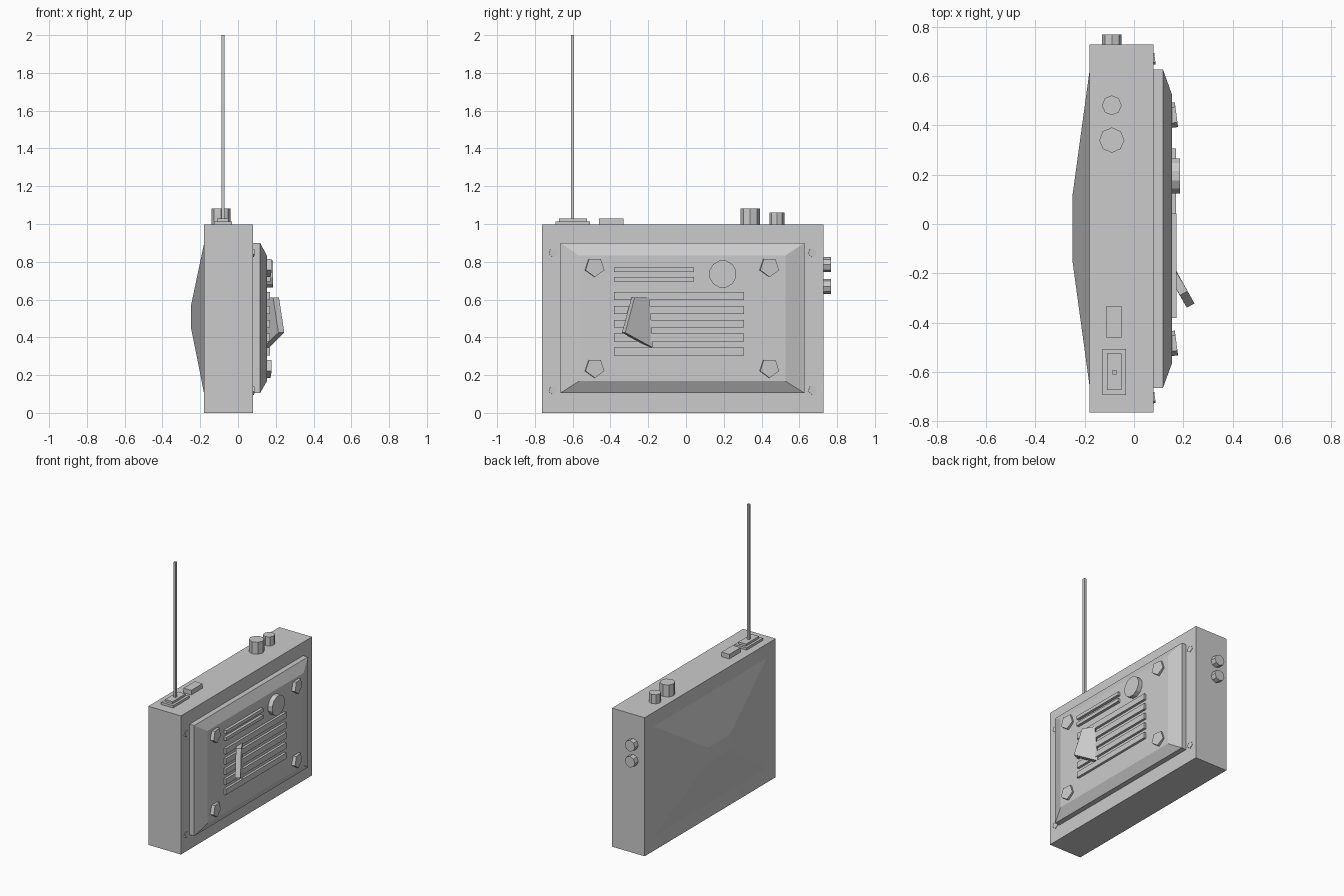
import bpy, bmesh, math
from mathutils import Matrix, Vector

if "Cube" in bpy.data.objects:
    bpy.data.objects.remove(bpy.data.objects["Cube"])


def finish(name, bm):
    bmesh.ops.recalc_face_normals(bm, faces=bm.faces)
    me = bpy.data.meshes.new(name)
    bm.to_mesh(me)
    bm.free()
    ob = bpy.data.objects.new(name, me)
    bpy.context.collection.objects.link(ob)
    return ob


def loft(name, rings):
    """Join rings of points with quads and cap both ends."""
    bm = bmesh.new()
    vs = [[bm.verts.new(p) for p in r] for r in rings]
    n = len(rings[0])
    for a, b in zip(vs, vs[1:]):
        for i in range(n):
            j = (i + 1) % n
            bm.faces.new((a[i], a[j], b[j], b[i]))
    bm.faces.new(vs[0])
    bm.faces.new(vs[-1])
    return finish(name, bm)


def rect(x, y0, y1, z0, z1):
    return [(x, y0, z0), (x, y1, z0), (x, y1, z1), (x, y0, z1)]


def box(name, x0, x1, y0, y1, z0, z1):
    return loft(name, [rect(x0, y0, y1, z0, z1), rect(x1, y0, y1, z0, z1)])


def prism(name, start, end, radius, sides, ref, phase=0):
    """Regular prism from start to end; ref is the direction of the first corner."""
    a, b = Vector(start), Vector(end)
    axis = (b - a).normalized()
    u = Vector(ref)
    u = (u - axis * u.dot(axis)).normalized()
    w = axis.cross(u)
    angles = [phase + 2 * math.pi * i / sides for i in range(sides)]
    offs = [(u * math.cos(t) + w * math.sin(t)) * radius for t in angles]
    return loft(name, [[a + o for o in offs], [b + o for o in offs]])


# case, bulging back and bevelled front panel
box("case", -0.18, 0.08, -0.763, 0.727, 0, 0.997)
loft("back_bulge", [rect(-0.179, -0.665, 0.63, 0.1, 0.9),
                    rect(-0.25, -0.145, 0.11, 0.457, 0.563)])
loft("front_panel", [rect(0.07, -0.665, 0.627, 0.105, 0.9),
                     rect(0.117, -0.665, 0.627, 0.105, 0.9),
                     rect(0.153, -0.567, 0.527, 0.168, 0.833)])

# slightly tilted pentagonal bolts on panel and case corners
tilt = Vector((math.cos(0.13), math.sin(0.13), 0))
for y in (-0.482, 0.443):
    for z in (0.238, 0.772):
        c = Vector((0.172, y, z))
        prism("panel_bolt", c - tilt * 0.03, c, 0.053, 5, (0, 0, -1))
for y in (-0.703, 0.67):
    for z in (0.12, 0.848):
        c = Vector((0.085, y, z))
        prism("corner_screw", c - tilt * 0.02, c, 0.024, 5, (0, 0, -1))

# tuning dial and speaker bars
prism("dial", (0.14, 0.195, 0.735), (0.186, 0.195, 0.735), 0.073, 12, (0, 0, 1), math.pi / 12)
for z in (0.757, 0.708):
    box("scale_strip", 0.14, 0.173, -0.38, 0.042, z - 0.012, z + 0.012)
for i in range(5):
    z = 0.618 - 0.073 * i
    box("speaker_bar", 0.14, 0.17, -0.38, 0.306, z - 0.021, z + 0.021)

# slanted plate sticking out of the speaker
plate = [(0.172, -0.195, 0.61), (0.217, -0.272, 0.61),
         (0.245, -0.322, 0.425), (0.163, -0.175, 0.345)]
loft("speaker_plate", [plate, [(x - 0.031, y - 0.017, z) for x, y, z in plate]])

# antenna with stepped base, and a push button
box("antenna_base", -0.127, -0.032, -0.692, -0.507, 0.99, 1.014)
box("antenna_socket", -0.11, -0.05, -0.672, -0.525, 1.01, 1.03)
box("antenna", -0.088, -0.071, -0.609, -0.592, 1.0, 2.0)
box("push_button", -0.112, -0.05, -0.46, -0.332, 0.99, 1.03)

# knobs on the top and the end
for y, r, h in ((0.34, 0.051, 1.083), (0.481, 0.04, 1.062)):
    prism("top_knob", (-0.09, y, 0.99), (-0.09, y, h), r, 8, (1, 0, 0))
for z in (0.785, 0.67):
    prism("side_knob", (-0.09, 0.72, z), (-0.09, 0.767, z), 0.04, 8, (1, 0, 0))
